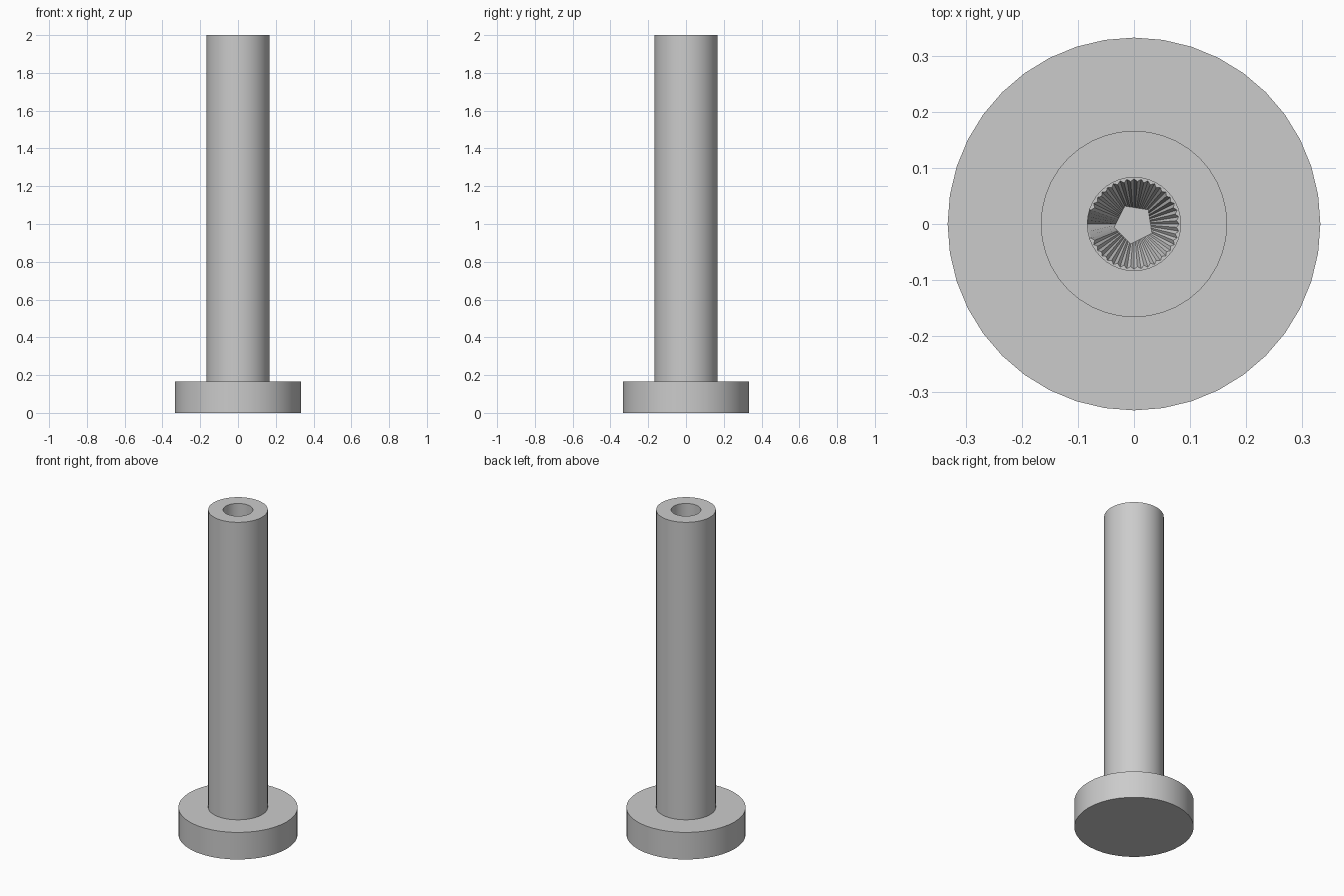
import bpy, bmesh
from math import pi, cos, sin, radians, degrees

cube = bpy.data.objects.get("Cube")
if cube:
    bpy.data.objects.remove(cube)

grey = bpy.data.materials.new("plain grey")
grey.use_nodes = True
colour = (0.6, 0.6, 0.6, 1)
grey.diffuse_color = colour
grey.node_tree.nodes["Principled BSDF"].inputs["Base Color"].default_value = colour

SIDES = 40
FLANGE_R, SHAFT_R, BORE_R = 1 / 3, 1 / 6, 1 / 12
FLANGE_TOP, TOP = 1 / 6, 2.0
FLOOR = FLANGE_TOP
SEAT_TOP = FLOOR + 0.12


def bridge(bm, lower, upper):
    n = len(lower)
    for i in range(n):
        j = (i + 1) % n
        bm.faces.new((lower[i], lower[j], upper[j], upper[i]))


def finish(bm, name, smooth):
    mesh = bpy.data.meshes.new(name)
    bm.to_mesh(mesh)
    bm.free()
    mesh.materials.append(grey)
    obj = bpy.data.objects.new(name, mesh)
    bpy.context.collection.objects.link(obj)
    if smooth:
        bpy.ops.object.select_all(action="DESELECT")
        obj.select_set(True)
        bpy.context.view_layer.objects.active = obj
        bpy.ops.object.shade_smooth_by_angle(angle=radians(30))
    return obj


# Flanged post with a blind bore, turned from one profile
profile = [(FLANGE_R, 0), (FLANGE_R, FLANGE_TOP), (SHAFT_R, FLANGE_TOP),
           (SHAFT_R, TOP), (BORE_R, TOP), (BORE_R, FLOOR)]
bm = bmesh.new()
rings = [[bm.verts.new((r * cos(2 * pi * i / SIDES), r * sin(2 * pi * i / SIDES), z))
          for i in range(SIDES)] for r, z in profile]
for low, high in zip(rings, rings[1:]):
    bridge(bm, low, high)
bm.faces.new(rings[0][::-1])
bm.faces.new(rings[-1])
finish(bm, "flanged_post", True)


# Fluted funnel at the foot of the bore, with a notch on the right
bm = bmesh.new()
outer, fluted, inner = [], [], []
for i in range(2 * SIDES):
    a = pi * i / SIDES
    notch = min(1, abs(degrees(a) - 180) / 18)
    z = FLOOR + 0.002 + (SEAT_TOP - FLOOR) * notch
    flute_r = 0.076 if i % 2 else 0.081
    if notch < 1:
        flute_r = 0.081
    # pentagonal mouth
    side = (a - radians(45)) % radians(72) - radians(36)
    mouth_r = 0.036 * cos(radians(36)) / cos(side)
    for ring, r, h in ((outer, BORE_R, z), (fluted, flute_r, z),
                       (inner, mouth_r, FLOOR + 0.002)):
        ring.append(bm.verts.new((r * cos(a), r * sin(a), h)))
bridge(bm, outer, fluted)
bridge(bm, fluted, inner)
finish(bm, "bore_seat", False)
